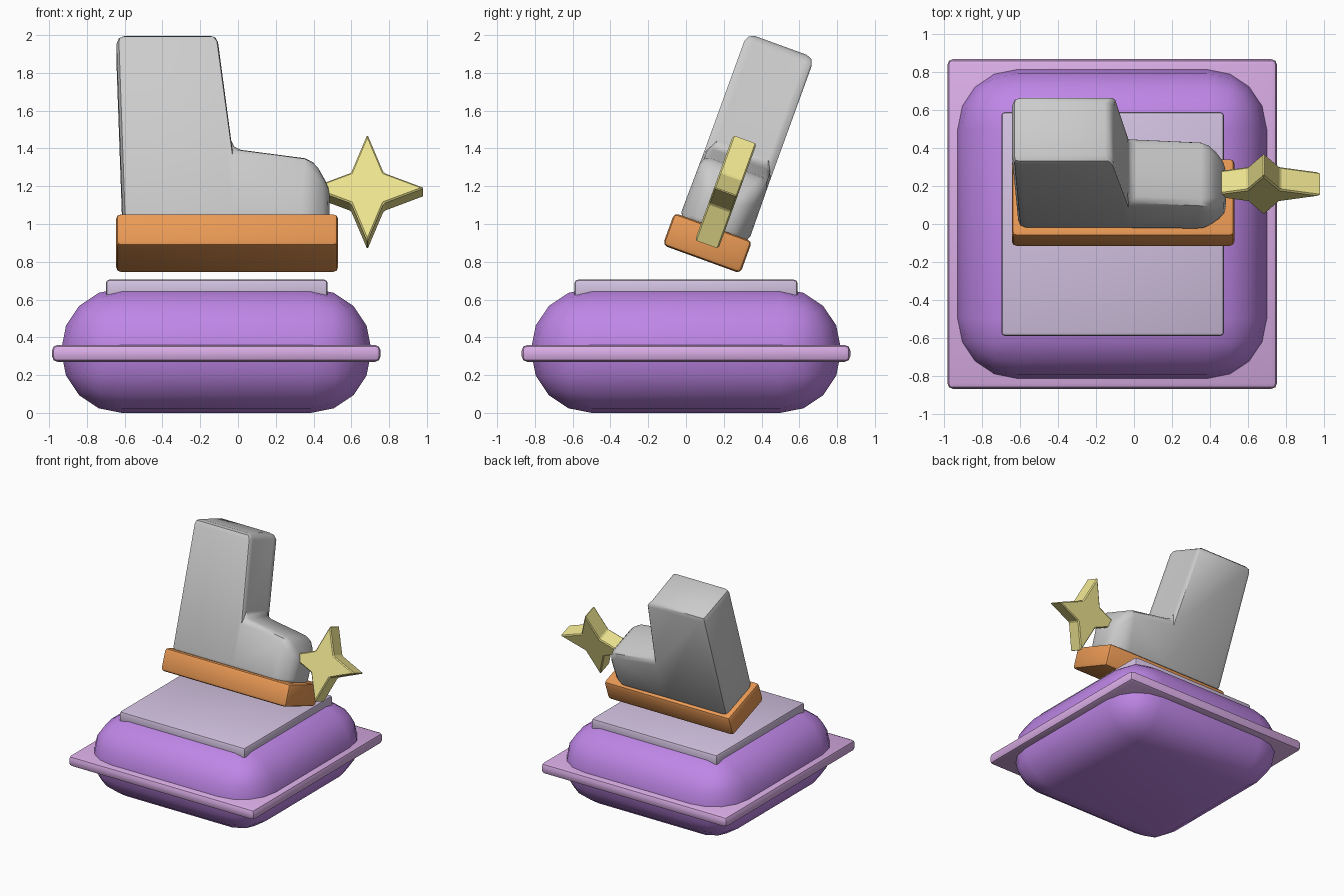
import bpy, bmesh, math

if "Cube" in bpy.data.objects:
    bpy.data.objects.remove(bpy.data.objects["Cube"])

TILT = math.radians(-20)   # boot, sole and star lean back together


def finish(name, bm, color, bevel, segs, smooth=True, tilt=0.0):
    bmesh.ops.recalc_face_normals(bm, faces=bm.faces)
    me = bpy.data.meshes.new(name)
    bm.to_mesh(me)
    bm.free()
    ob = bpy.data.objects.new(name, me)
    bpy.context.collection.objects.link(ob)
    ob.rotation_euler.x = tilt
    mat = bpy.data.materials.new(name + "_colour")
    mat.diffuse_color = (*color, 1)
    mat.use_nodes = True
    mat.node_tree.nodes["Principled BSDF"].inputs["Base Color"].default_value = mat.diffuse_color
    me.materials.append(mat)
    mod = ob.modifiers.new("Bevel", 'BEVEL')
    mod.width, mod.segments = bevel, segs
    mod.limit_method, mod.angle_limit = 'ANGLE', math.radians(20)
    bpy.ops.object.select_all(action='DESELECT')
    bpy.context.view_layer.objects.active = ob
    ob.select_set(True)
    bpy.ops.object.modifier_apply(modifier=mod.name)
    if smooth:
        bpy.ops.object.shade_smooth_by_angle(angle=math.radians(40))
    return ob


def box(name, lo, hi, color, bevel, segs, tilt=0.0):
    bm = bmesh.new()
    bmesh.ops.create_cube(bm, size=1)
    for v in bm.verts:
        v.co = [(a + b) / 2 + c * (b - a) for a, b, c in zip(lo, hi, v.co)]
    return finish(name, bm, color, bevel, segs, True, tilt)


# Cushion with its flat rim and top pad
box("cushion", (-0.935, -0.82, 0.0), (0.705, 0.82, 0.66), (0.52, 0.24, 0.80), 0.32, 4)
box("cushion_rim", (-0.985, -0.87, 0.27), (0.755, 0.87, 0.36), (0.70, 0.42, 0.79), 0.03, 2)
box("top_pad", (-0.70, -0.59, 0.60), (0.475, 0.59, 0.705), (0.65, 0.54, 0.75), 0.018, 2)

# Sole
box("boot_sole", (-0.645, -0.42, 0.792), (0.53, 0.018, 0.974), (0.82, 0.32, 0.09), 0.025, 2, TILT)

# Boot: side profile as (x, height, half width), narrowed at the toe
MID = -0.193
profile = [(-0.61, 0.95, .19), (-0.03, 0.95, .19), (0.37, 0.95, .195), (0.485, 0.95, .11),
           (0.485, 1.17, .12), (0.40, 1.305, .19), (-0.03, 1.365, .19),
           (-0.11, 2.0, .19), (-0.645, 2.0, .19)]
bm = bmesh.new()
near = [bm.verts.new((x, MID - h, z)) for x, z, h in profile]
far = [bm.verts.new((x, MID + h, z)) for x, z, h in profile]
for side in (near, far):
    for idx in ((0, 1, 6, 7, 8), (1, 2, 5, 6), (2, 3, 4, 5)):
        bm.faces.new([side[i] for i in idx])
n = len(profile)
for i in range(n):
    j = (i + 1) % n
    bm.faces.new((near[i], near[j], far[j], far[i]))
finish("boot", bm, (0.84, 0.84, 0.81), 0.045, 2, True, TILT)

# Four-pointed star on the toe
bm = bmesh.new()
rings = []
for y in (-0.268, -0.136):
    rings.append([])
    for k in range(8):
        r = 0.122 if k % 2 else 0.303
        a = k * math.pi / 4
        rings[-1].append(bm.verts.new((0.685 + r * math.cos(a), y, 1.171 + r * math.sin(a))))
    bm.faces.new(rings[-1])
for k in range(8):
    j = (k + 1) % 8
    bm.faces.new((rings[0][k], rings[0][j], rings[1][j], rings[1][k]))
finish("toe_star", bm, (0.86, 0.78, 0.28), 0.008, 1, False, TILT)
